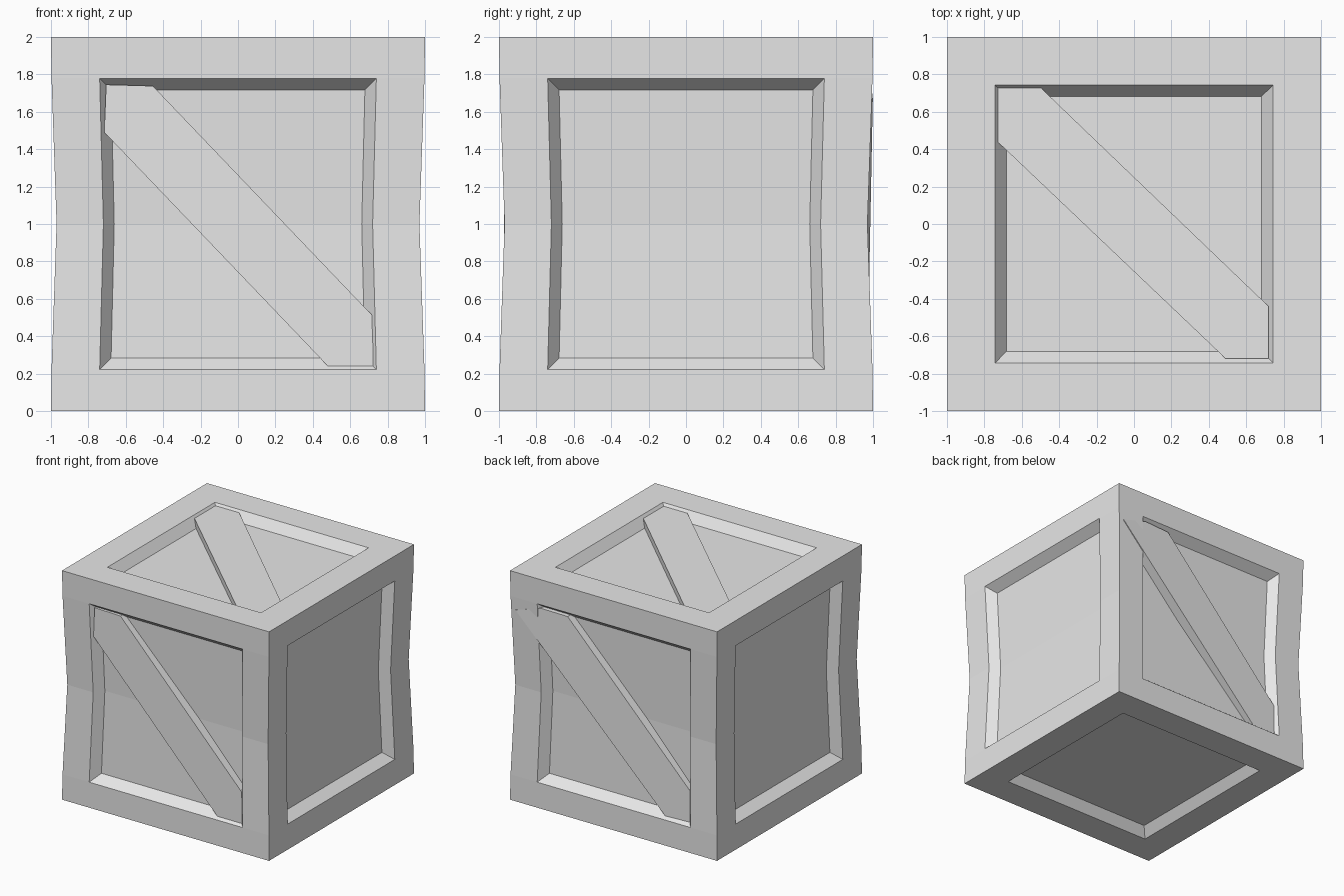
import bpy
import bmesh
from mathutils import Vector

cube = bpy.data.objects.get("Cube")
if cube:
    bpy.data.objects.remove(cube, do_unlink=True)

GREY = (0.8, 0.8, 0.8, 1)
mat = bpy.data.materials.new("plain_grey")
mat.use_nodes = True
mat.diffuse_color = GREY
bsdf = next(n for n in mat.node_tree.nodes if n.type == "BSDF_PRINCIPLED")
bsdf.inputs["Base Color"].default_value = GREY


def finish(name, bm):
    bmesh.ops.recalc_face_normals(bm, faces=bm.faces)
    mesh = bpy.data.meshes.new(name)
    bm.to_mesh(mesh)
    bm.free()
    mesh.materials.append(mat)
    ob = bpy.data.objects.new(name, mesh)
    bpy.context.collection.objects.link(ob)
    return ob


# Crate body: a cube with a sunken, bevelled panel on every side
bm = bmesh.new()
bmesh.ops.create_cube(bm, size=2)
panels = list(bm.faces)
bmesh.ops.inset_individual(bm, faces=panels, thickness=0.258, use_even_offset=True)
bmesh.ops.inset_individual(bm, faces=panels, thickness=0.06, depth=-0.08,
                           use_even_offset=True)

# Upright panels are slightly taller than wide
for v in bm.verts:
    if max(abs(v.co.x), abs(v.co.y)) > 0.9 and 0.6 < abs(v.co.z) < 0.8:
        v.co.z *= 1.05

# Extra rows let the walls pinch in at the waist
for z in (-0.78, 0, 0.78):
    bmesh.ops.bisect_plane(bm, geom=bm.verts[:] + bm.edges[:] + bm.faces[:],
                           plane_co=(0, 0, z), plane_no=(0, 0, 1), dist=0.003)
for v in bm.verts:
    h = abs(v.co.z)
    s = 0.97 + 0.027 * h / 0.78 if h < 0.78 else 0.997 + 0.003 * (h - 0.78) / 0.22
    v.co.x *= s
    v.co.y *= s
    v.co.z += 1
finish("crate_body", bm)


def brace(name, corners, inward):
    """Diagonal plank: a flat outline thickened towards the panel."""
    bm = bmesh.new()
    face = bm.faces.new([bm.verts.new(c) for c in corners])
    ext = bmesh.ops.extrude_face_region(bm, geom=[face], use_keep_orig=True)
    moved = [g for g in ext["geom"] if isinstance(g, bmesh.types.BMVert)]
    bmesh.ops.translate(bm, verts=moved, vec=Vector(inward))
    return finish(name, bm)


# Outlines run from the upper left corner to the lower right one
top_outline = [(-0.73, 0.73), (-0.5, 0.73), (0.72, -0.44),
               (0.72, -0.72), (0.49, -0.72), (-0.73, 0.44)]
side_outline = [(-0.705, 1.745), (-0.455, 1.738), (0.715, 0.515),
                (0.725, 0.235), (0.49, 0.23), (-0.715, 1.49)]

brace("top_brace", [(x, y, 1.98) for x, y in top_outline], (0, 0, -0.09))
brace("front_brace", [(x, -0.972, z) for x, z in side_outline], (0, 0.1, 0))

# Back plank leans outward and its lower edge pokes over the frame
back_outline = [(-x, z) for x, z in side_outline[:-1]] + [(0.95, 1.67)]
brace("back_brace",
      [(x, 0.972 + 0.02 * (z - 0.75) + 0.03 * (x - z + 1), z) for x, z in back_outline],
      (0, -0.1, 0))
